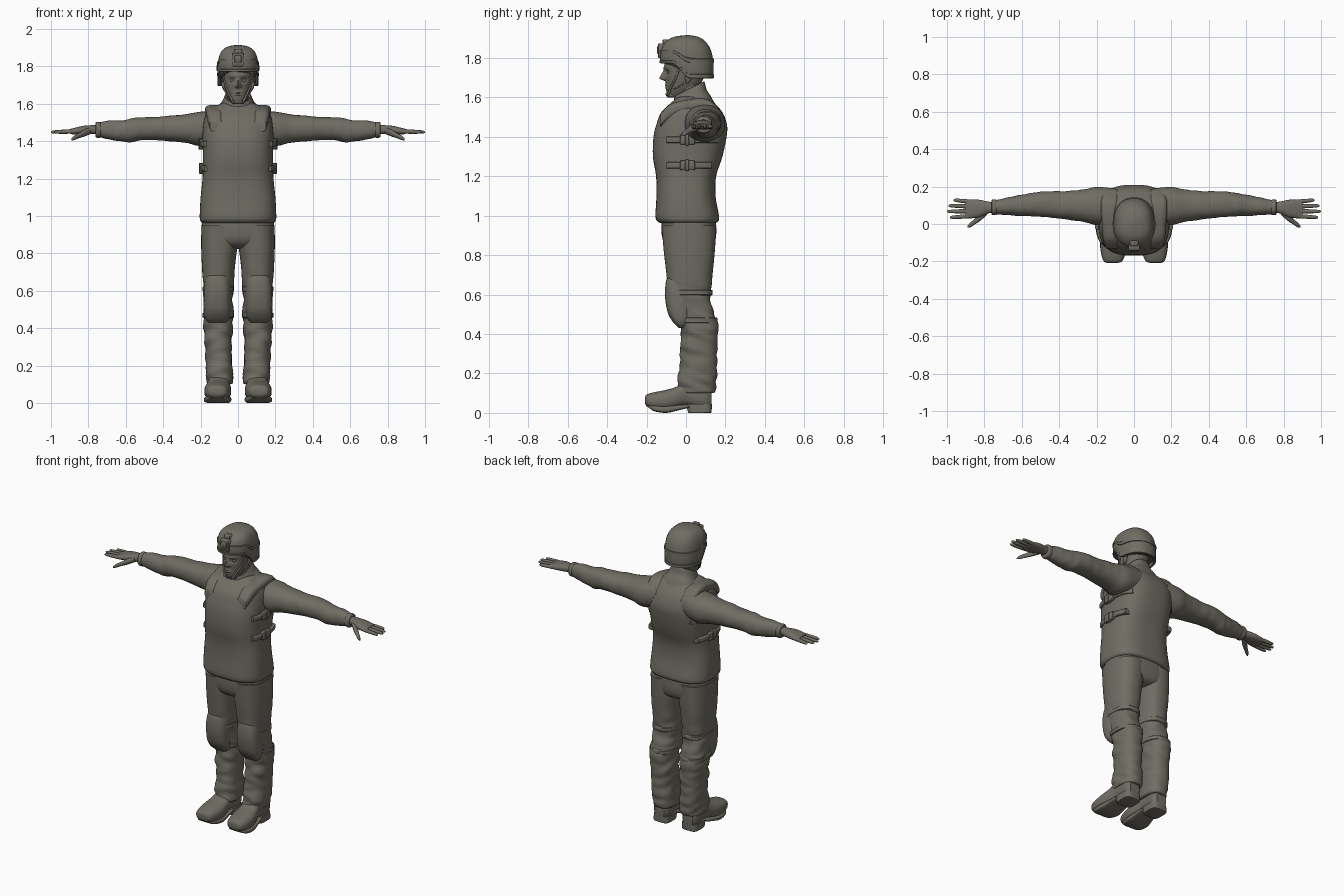
import bpy, bmesh, math
from mathutils import Vector, noise

mat = bpy.data.materials.new("olive grey")
mat.diffuse_color = (0.16, 0.152, 0.125, 1)
made = []


def catmull(a, b, c, d, t):
    return 0.5 * (2 * b + (c - a) * t + (2 * a - 5 * b + 4 * c - d) * t * t
                  + (3 * b - a - 3 * c + d) * t ** 3)


def loft(name, axis, rings, p=2.4, n=32, steps=4, mirror=False, warp=None, cap=True, solid=0):
    """Skin rounded cross-sections. Ring = (position, u min, u max, v min, v max)."""
    u_ax, v_ax = [(1, 2), (0, 2), (0, 1)][axis]
    dense, last = [], len(rings) - 1
    for i in range(last):
        q = [rings[max(0, min(last, i + k))] for k in (-1, 0, 1, 2)]
        dense += [[catmull(*vals, s / steps) for vals in zip(*q)] for s in range(steps)]
    dense.append(rings[-1])
    bm = bmesh.new()
    loops = []
    for pos, u0, u1, v0, v1 in dense:
        loop = []
        for k in range(n):
            a = 2 * math.pi * (k + 0.5) / n
            c, s = math.cos(a), math.sin(a)
            co = Vector((0, 0, 0))
            co[axis] = pos
            co[u_ax] = (u0 + u1) / 2 + (u1 - u0) / 2 * math.copysign(abs(c) ** (2 / p), c)
            co[v_ax] = (v0 + v1) / 2 + (v1 - v0) / 2 * math.copysign(abs(s) ** (2 / p), s)
            loop.append(bm.verts.new(warp(co) if warp else co))
        loops.append(loop)
    for a, b in zip(loops, loops[1:]):
        for k in range(n):
            bm.faces.new((a[k], a[(k + 1) % n], b[(k + 1) % n], b[k]))
    bm.faces.new(loops[-1])
    if cap:
        bm.faces.new(loops[0])
    bmesh.ops.recalc_face_normals(bm, faces=bm.faces)
    me = bpy.data.meshes.new(name)
    bm.to_mesh(me)
    bm.free()
    me.materials.append(mat)
    ob = bpy.data.objects.new(name, me)
    bpy.context.collection.objects.link(ob)
    if solid:
        m = ob.modifiers.new("thickness", 'SOLIDIFY')
        m.thickness = solid
        m.offset = -1
    if mirror:
        ob.modifiers.new("mirror", 'MIRROR')
    made.append(ob)
    return ob


def sym(rows):
    """Rings centred on x = 0: (z, half width, y min, y max)."""
    return [(z, -w, w, y0, y1) for z, w, y0, y1 in rows]


def box(name, x0, x1, y0, y1, z0, z1, mirror=False):
    e = 0.003
    loft(name, 2, [(z0, x0 + e, x1 - e, y0 + e, y1 - e), (z0 + e, x0, x1, y0, y1),
                   (z1 - e, x0, x1, y0, y1), (z1, x0 + e, x1 - e, y0 + e, y1 - e)],
         p=10, n=24, steps=1, mirror=mirror)


def g(t):
    return math.exp(-t * t)


def clamp(t):
    return max(0.0, min(1.0, t))


# Head with sculpted face
def face(v):
    if v.y < -0.03:
        x, z = v.x, v.z
        v.y += 0.014 * g((abs(x) - 0.032) / 0.016) * g((z - 1.727) / 0.011)
        h = clamp((1.747 - z) / 0.05) if z > 1.694 else g((z - 1.694) / 0.008)
        v.y -= 0.032 * h * g(x / (0.008 + 0.006 * h))
        v.y -= 0.006 * (g((z - 1.661) / 0.004) + g((z - 1.648) / 0.004)) * g(x / 0.02)
        v.y -= 0.006 * g((z - 1.75) / 0.008) * g(x / 0.05)
    return v


loft("head", 2, sym([(1.598, 0.02, -0.08, -0.03), (1.606, 0.034, -0.092, 0.0),
                     (1.63, 0.05, -0.1, 0.04), (1.66, 0.063, -0.102, 0.07), (1.70, 0.073, -0.106, 0.09),
                     (1.74, 0.078, -0.108, 0.1), (1.79, 0.08, -0.106, 0.11), (1.85, 0.06, -0.08, 0.08)]),
     p=2.2, n=96, steps=8, warp=face)
loft("eye", 2, [(1.717, 0.027, 0.037, -0.094, -0.08), (1.722, 0.021, 0.043, -0.096, -0.075),
                (1.729, 0.021, 0.043, -0.096, -0.075), (1.734, 0.027, 0.037, -0.094, -0.08)],
     n=16, mirror=True)
loft("ear", 2, [(1.67, 0.07, 0.077, 0.0, 0.012), (1.69, 0.07, 0.086, -0.004, 0.026),
                (1.72, 0.07, 0.09, -0.004, 0.032)], n=16, mirror=True)
loft("neck", 2, sym([(1.54, 0.06, -0.03, 0.09), (1.66, 0.056, -0.045, 0.085)]))


# Helmet: ring position is a fraction between the curved rim and the crown
def on_rim(v):
    s = clamp((v.y + 0.07) / 0.09)
    rim = 1.772 - 0.076 * s * s * (3 - 2 * s)
    v.z = rim + v.z * (1.915 - rim)
    return v


loft("helmet", 2, sym([(0, 0.106, -0.128, 0.136), (0.2, 0.111, -0.132, 0.14), (0.45, 0.109, -0.129, 0.137),
                       (0.68, 0.102, -0.115, 0.124), (0.86, 0.084, -0.085, 0.097),
                       (0.96, 0.052, -0.05, 0.062), (1.0, 0.008, 0.0, 0.015)]),
     p=2.25, n=64, warp=on_rim, cap=False, solid=0.012)
for nm, t, grow in (("helmet_rim", 0.0, 0.004), ("helmet_band", 0.36, 0.003)):
    w = 0.111 + grow - (0.004 if t == 0 else 0)
    loft(nm, 2, sym([(t, w - 0.004, -0.127, 0.135), (t + 0.01, w, -0.133 - grow / 2, 0.14 + grow / 2),
                     (t + 0.09, w, -0.133 - grow / 2, 0.14 + grow / 2), (t + 0.1, w - 0.004, -0.127, 0.135)]),
         p=2.25, n=64, steps=1, warp=on_rim, cap=False, solid=0.008)
box("helmet_mount", -0.03, 0.03, -0.141, -0.1, 1.80, 1.872)
box("helmet_mount_plate", -0.018, 0.018, -0.147, -0.1, 1.82, 1.86)
box("helmet_mount_top", -0.022, 0.022, -0.118, -0.07, 1.865, 1.893)

# Chin straps
loft("front_chin_strap", 2, [(1.77, 0.074, 0.086, -0.035, -0.022), (1.70, 0.062, 0.074, -0.058, -0.045),
                             (1.655, 0.044, 0.056, -0.082, -0.068), (1.61, 0.02, 0.035, -0.1, -0.085)],
     p=4, n=16, mirror=True)
loft("rear_chin_strap", 2, [(1.71, 0.072, 0.084, 0.02, 0.032), (1.67, 0.062, 0.074, -0.018, -0.005),
                            (1.64, 0.047, 0.058, -0.068, -0.055)], p=4, n=16, mirror=True)
loft("chin_cup", 2, sym([(1.6, 0.026, -0.094, -0.05), (1.606, 0.036, -0.1, -0.04), (1.618, 0.034, -0.105, -0.05)]))


# Tilted collar
def tilt(v):
    v.z += (v.y - 0.03) * 0.5
    return v


loft("collar", 2, sym([(1.5, 0.14, -0.09, 0.15), (1.56, 0.118, -0.072, 0.125), (1.6, 0.09, -0.062, 0.105),
                       (1.64, 0.072, -0.06, 0.096), (1.65, 0.066, -0.056, 0.09), (1.64, 0.056, -0.046, 0.08)]),
     warp=tilt, n=40)

# Padded vest
loft("vest", 2, sym([(0.963, 0.185, -0.13, 0.148), (0.972, 0.2, -0.146, 0.164), (1.0, 0.205, -0.155, 0.167),
                     (1.1, 0.2, -0.15, 0.15), (1.2, 0.19, -0.152, 0.153), (1.3, 0.187, -0.168, 0.185),
                     (1.4, 0.19, -0.165, 0.206), (1.46, 0.188, -0.151, 0.208), (1.52, 0.18, -0.128, 0.187),
                     (1.56, 0.16, -0.09, 0.155), (1.59, 0.115, -0.055, 0.125), (1.605, 0.08, -0.04, 0.1)]),
     p=2.8, n=56)
loft("vest_shoulder", 1, [(-0.13, 0.085, 0.15, 1.45, 1.515), (-0.08, 0.08, 0.165, 1.49, 1.565),
                          (0.0, 0.08, 0.172, 1.52, 1.586), (0.07, 0.08, 0.177, 1.53, 1.595),
                          (0.13, 0.08, 0.175, 1.52, 1.58), (0.185, 0.085, 0.16, 1.46, 1.52)],
     p=2.8, mirror=True)

# Side straps with buckles
for nm, z, y0, y1, r in (("upper", 1.385, -0.1, 0.165, 0.19), ("lower", 1.255, -0.1, 0.13, 0.187)):
    loft(nm + "_side_strap", 1, [(y, 0.13, r * (1 - abs((y - 0.015) / 0.18) ** 2.8) ** (1 / 2.8) + 0.013,
                                  z - 0.016, z + 0.016)
                                 for y in [y0 + (y1 - y0) * k / 6 for k in range(7)]],
         p=7, n=24, mirror=True)
    box(nm + "_buckle", 0.16, r + 0.018, -0.03, 0.045, z - 0.025, z + 0.025, True)
    box(nm + "_buckle_bar", 0.16, r + 0.022, -0.005, 0.015, z - 0.029, z + 0.029, True)


# Sleeves and trousers get soft cloth folds
def sleeve_folds(v):
    k = 0.006 * clamp((v.x - 0.2) / 0.15)
    d = noise.noise(Vector((v.x * 18, v.y * 9, v.z * 9))) * k
    return v + Vector((0, math.copysign(d, v.y - 0.1), d))


def leg_folds(v):
    k = 0.011 * clamp((0.75 - v.z) / 0.2)
    d = noise.noise(Vector((v.x * 10, v.y * 10, v.z * 26 + v.y * 8))) * k
    out = Vector((v.x - 0.105, v.y - 0.05, 0)).normalized()
    return v + out * d


loft("sleeve", 0, [(0.1, 0.0, 0.19, 1.4, 1.565), (0.2, -0.005, 0.198, 1.375, 1.558),
                   (0.28, 0.014, 0.182, 1.39, 1.545), (0.4, 0.03, 0.173, 1.402, 1.532),
                   (0.5, 0.04, 0.172, 1.405, 1.53), (0.6, 0.045, 0.155, 1.396, 1.516),
                   (0.7, 0.05, 0.135, 1.412, 1.506), (0.755, 0.053, 0.125, 1.428, 1.499)],
     p=2.2, steps=8, mirror=True, warp=sleeve_folds)
loft("cuff", 0, [(0.735, 0.05, 0.128, 1.42, 1.501), (0.742, 0.047, 0.131, 1.417, 1.504),
                 (0.758, 0.048, 0.13, 1.42, 1.503), (0.762, 0.054, 0.124, 1.428, 1.496)],
     p=2.2, mirror=True)

# Hand, fingers and thumb
loft("hand", 0, [(0.74, 0.062, 0.115, 1.438, 1.486), (0.78, 0.056, 0.12, 1.438, 1.486),
                 (0.83, 0.036, 0.13, 1.436, 1.482), (0.88, 0.03, 0.132, 1.436, 1.47),
                 (0.9, 0.036, 0.126, 1.442, 1.465)], mirror=True)
for nm, y, drift, tip in (("index", 0.043, -0.008, 0.985), ("middle", 0.069, -0.002, 1.0),
                          ("ring", 0.094, 0.004, 0.993), ("little", 0.118, 0.01, 0.965)):
    rows = []
    for f, r in ((0, 0.012), (0.35, 0.0118), (0.7, 0.0105), (0.92, 0.008), (1, 0.003)):
        yy, zz = y + drift * f, 1.453 - 0.004 * f
        rows.append((0.865 + (tip - 0.865) * f, yy - r, yy + r, zz - r, zz + r))
    loft(nm + "_finger", 0, rows, p=2, n=12, mirror=True)
loft("thumb", 0, [(0.785, 0.05, 0.085, 1.44, 1.475), (0.82, 0.018, 0.06, 1.425, 1.463),
                  (0.85, -0.002, 0.03, 1.416, 1.444), (0.875, -0.018, 0.008, 1.406, 1.43),
                  (0.889, -0.02, -0.008, 1.404, 1.416)], p=2, n=16, mirror=True)

# Trousers
loft("trouser_seat", 2, sym([(0.825, 0.06, -0.05, 0.09), (0.84, 0.13, -0.09, 0.13), (0.87, 0.19, -0.115, 0.148),
                             (0.92, 0.196, -0.125, 0.154), (1.0, 0.19, -0.125, 0.15)]), p=2.6, n=48)
loft("trouser_leg", 2, [(0.95, 0.0, 0.196, -0.124, 0.154), (0.84, 0.003, 0.197, -0.115, 0.148),
                        (0.75, 0.014, 0.194, -0.105, 0.14), (0.65, 0.022, 0.188, -0.092, 0.13),
                        (0.58, 0.025, 0.185, -0.08, 0.127), (0.5, 0.027, 0.183, -0.058, 0.142),
                        (0.45, 0.028, 0.185, -0.032, 0.158), (0.38, 0.03, 0.18, -0.025, 0.163),
                        (0.3, 0.03, 0.175, -0.028, 0.158), (0.2, 0.028, 0.172, -0.035, 0.157),
                        (0.13, 0.03, 0.168, -0.045, 0.15), (0.105, 0.034, 0.163, -0.042, 0.146),
                        (0.1, 0.05, 0.15, -0.02, 0.13)],
     p=2.4, n=40, steps=7, mirror=True, warp=leg_folds)

# Knee pads and their straps
loft("knee_pad", 2, [(0.69, 0.07, 0.15, -0.09, 0.0), (0.675, 0.052, 0.17, -0.1, 0.02),
                     (0.63, 0.042, 0.18, -0.106, 0.03), (0.57, 0.04, 0.183, -0.105, 0.03),
                     (0.5, 0.041, 0.183, -0.09, 0.03), (0.455, 0.048, 0.176, -0.062, 0.02),
                     (0.43, 0.07, 0.155, -0.035, 0.0)], p=2.7, mirror=True)
for nm, z, y0, y1 in (("upper", 0.61, -0.086, 0.132), ("lower", 0.47, -0.045, 0.157)):
    loft(nm + "_knee_strap", 2, [(z - 0.014, 0.026, 0.184, y0, y1), (z - 0.011, 0.022, 0.189, y0 - 0.003, y1 + 0.003),
                                 (z + 0.011, 0.022, 0.189, y0 - 0.003, y1 + 0.003), (z + 0.014, 0.026, 0.184, y0, y1)],
         steps=1, mirror=True)

# Boots
loft("boot", 1, [(-0.208, 0.085, 0.145, 0.048, 0.08), (-0.198, 0.062, 0.163, 0.032, 0.094),
                 (-0.16, 0.046, 0.176, 0.016, 0.105), (-0.1, 0.036, 0.18, 0.012, 0.117),
                 (-0.05, 0.04, 0.171, 0.02, 0.132), (0.0, 0.048, 0.157, 0.034, 0.16),
                 (0.06, 0.048, 0.156, 0.022, 0.17), (0.105, 0.05, 0.154, 0.02, 0.155),
                 (0.13, 0.068, 0.138, 0.03, 0.12)], p=2.5, mirror=True)
loft("boot_sole", 1, [(-0.19, 0.07, 0.156, 0.028, 0.042), (-0.16, 0.05, 0.175, 0.008, 0.038),
                      (-0.1, 0.036, 0.182, 0.0, 0.036), (-0.04, 0.04, 0.172, 0.012, 0.04),
                      (0.02, 0.048, 0.158, 0.028, 0.046)], p=4, mirror=True)
loft("boot_heel", 2, [(0.0, 0.05, 0.154, 0.015, 0.125), (0.006, 0.047, 0.157, 0.01, 0.13),
                      (0.045, 0.048, 0.156, 0.0, 0.131)], p=4, mirror=True)

# Smooth shading
for ob in made:
    ob.select_set(True)
bpy.context.view_layer.objects.active = made[0]
bpy.ops.object.shade_smooth_by_angle(angle=math.radians(45))
